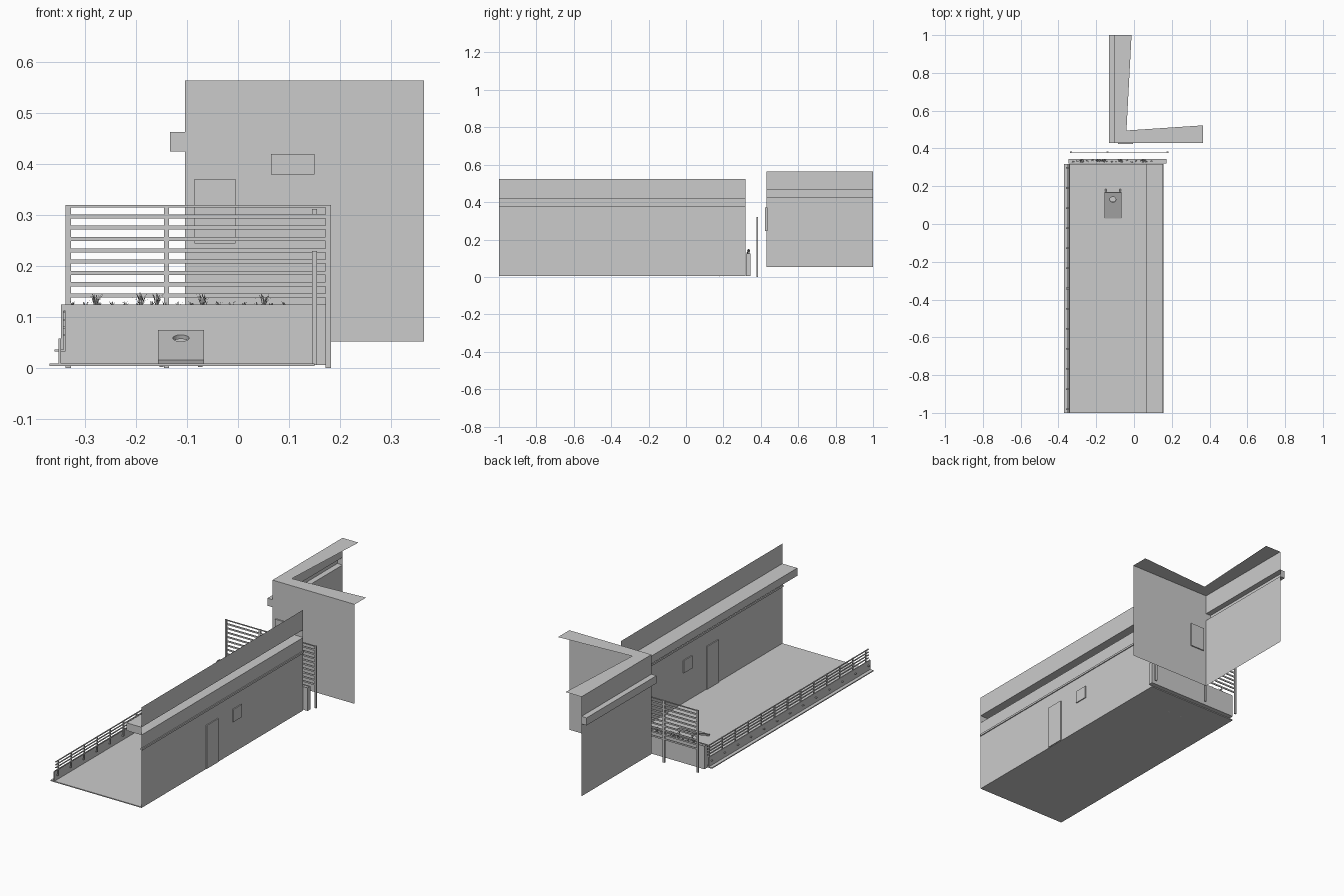
import bpy, bmesh, math, random
from mathutils import Vector, Matrix

if "Cube" in bpy.data.objects:
    bpy.data.objects.remove(bpy.data.objects["Cube"])

random.seed(4)


def finish(name, bm):
    me = bpy.data.meshes.new(name)
    bm.to_mesh(me)
    bm.free()
    ob = bpy.data.objects.new(name, me)
    bpy.context.collection.objects.link(ob)
    return ob


def add_box(bm, x, y, z):
    c = [(x[0] + x[1]) / 2, (y[0] + y[1]) / 2, (z[0] + z[1]) / 2]
    m = Matrix.Translation(c) @ Matrix.Diagonal((x[1] - x[0], y[1] - y[0], z[1] - z[0], 1))
    bmesh.ops.create_cube(bm, size=1, matrix=m)


def boxes(name, items):
    bm = bmesh.new()
    for it in items:
        add_box(bm, *it)
    return finish(name, bm)


def wall_sheet(name, profile, y0, y1):
    """Thin wall from an (x, z) profile run along y; points 1-4 form the ledge, capped at the ends."""
    bm = bmesh.new()
    a = [bm.verts.new((x, y0, z)) for x, z in profile]
    b = [bm.verts.new((x, y1, z)) for x, z in profile]
    for i in range(len(profile) - 1):
        bm.faces.new((a[i], a[i + 1], b[i + 1], b[i]))
    bm.faces.new(a[1:5])
    bm.faces.new(b[1:5][::-1])
    return finish(name, bm)


def flat(name, pts):
    bm = bmesh.new()
    bm.faces.new([bm.verts.new(p) for p in pts])
    return finish(name, bm)


Y0, Y1 = -1.0, 0.317

# Deck floor and the low fascia along its left edge
boxes("deck_floor", [((-0.37, 0.15), (Y0, Y1), (0.004, 0.009))])
boxes("deck_fascia", [((-0.352, -0.347), (Y0, Y1), (0.009, 0.058))])

# House wall with hollow ledge, trim strip, door and window
wall_sheet("house_wall", [(0.15, 0.004), (0.15, 0.38), (0.065, 0.38),
                          (0.065, 0.42), (0.15, 0.42), (0.15, 0.523)], Y0, Y1)
boxes("wall_trim", [((0.145, 0.155), (Y0, Y1), (0.302, 0.312))])
boxes("house_door", [((0.145, 0.155), (-0.475, -0.38), (0.006, 0.23))])
boxes("house_window", [((0.145, 0.155), (-0.26, -0.19), (0.165, 0.23))])

# Deck railing: posts with side brackets, and long rails
posts = []
n = 13
for i in range(n):
    y = Y0 + 0.02 + i * (Y1 - Y0 - 0.04) / (n - 1)
    posts.append(((-0.342, -0.338), (y - 0.004, y + 0.004), (0.034, 0.113)))
    posts.append(((-0.36, -0.338), (y - 0.004, y + 0.004), (0.033, 0.037)))
boxes("railing_posts", posts)
boxes("railing_rails", [((-0.343, -0.338), (Y0, Y1), (z - 0.002, z + 0.002))
                        for z in (0.065, 0.08, 0.095, 0.11)])

# Planter box: four sides, base and soil
px0, px1, py0, py1 = -0.347, 0.173, 0.32, 0.345
boxes("planter", [((px0, px1), (py0, py0 + 0.003), (0.006, 0.125)),
                  ((px0, px1), (py1 - 0.003, py1), (0.006, 0.125)),
                  ((px0, px0 + 0.003), (py0, py1), (0.006, 0.125)),
                  ((px1 - 0.003, px1), (py0, py1), (0.006, 0.125)),
                  ((px0, px1), (py0, py1), (0.006, 0.009)),
                  ((px0 + 0.003, px1 - 0.003), (py0 + 0.003, py1 - 0.003), (0.116, 0.121))])

# Grass tufts: bent tapering blades
bm = bmesh.new()


def tuft(cx, cy, count, height, spread):
    for _ in range(count):
        a = random.uniform(0, 2 * math.pi)
        d = Vector((math.cos(a), math.sin(a) * 0.6, 0))
        side = Vector((-d.y, d.x, 0)).normalized() * 0.0011
        h = height * random.uniform(0.55, 1)
        r = spread * random.uniform(0.3, 1)
        base = Vector((cx, cy, 0.12)) + d * 0.002
        mid = base + d * r * 0.4 + Vector((0, 0, h * 0.65))
        tip = base + d * r + Vector((0, 0, h))
        v = [bm.verts.new(p) for p in (base - side, base + side, mid + side, mid - side, tip)]
        bm.faces.new(v[:4])
        bm.faces.new((v[3], v[2], v[4]))


for cx in (-0.28, -0.19, -0.16, -0.07, 0.05):
    tuft(cx, 0.335, 26, 0.03, 0.018)
for i in range(17):
    tuft(-0.325 + i * 0.026, random.uniform(0.328, 0.338), 7, 0.013, 0.008)
finish("planter_grass", bm)

# Slatted privacy screen
screen = [((x - 0.005, x + 0.005), (0.376, 0.384), (0, 0.32)) for x in (-0.333, -0.14, 0.177)]
screen += [((-0.333, 0.177), (0.378, 0.382), (0.315, 0.32))]
screen += [((-0.33, 0.174), (0.378, 0.382), (z - 0.004, z + 0.004))
           for z in [0.298 - 0.0222 * k for k in range(9)]]
boxes("privacy_screen", screen)

# Toss-game board: tilted slab with a round hole, on two back legs
bm = bmesh.new()
L, W, T, R, N = 0.148, 0.045, 0.009, 0.016, 32
hy = 0.108
rings = []
for z in (0, -T):
    inner, outer = [], []
    for i in range(N):
        a = 2 * math.pi * (i + 0.5) / N
        c, s = math.cos(a), math.sin(a)
        inner.append(bm.verts.new((R * c, hy + R * s, z)))
        # cast each ray out to the board rectangle
        t = min(W / abs(c), (L - hy if s > 0 else hy) / abs(s))
        outer.append(bm.verts.new((t * c, hy + t * s, z)))
    rings.append((inner, outer))
    for cx in (-W, W):
        for cy in (0, L):
            k = min(outer, key=lambda v: (v.co.x - cx) ** 2 + (v.co.y - cy) ** 2)
            k.co = (cx, cy, z)
(ti, to), (bi, bo) = rings
for i in range(N):
    j = (i + 1) % N
    bm.faces.new((ti[i], to[i], to[j], ti[j]))
    bm.faces.new((bi[j], bo[j], bo[i], bi[i]))
    bm.faces.new((to[i], bo[i], bo[j], to[j]))
    bm.faces.new((ti[j], bi[j], bi[i], ti[i]))
board = finish("toss_board", bm)
board.location = (-0.112, 0.03, 0.016)
board.rotation_euler = (math.radians(23.5), 0, 0)

legs = boxes("board_legs", [((x - 0.004, x + 0.004), (-0.004, 0.004), (0, 0.066))
                            for x in (-0.15, -0.074)])
legs.location = (0, 0.182, 0.004)
legs.rotation_euler = (math.radians(20), 0, 0)

# Neighbouring building: side wall with ledge, front wall, flat L roof, panel
bx, by, zb, zt = -0.104, 0.43, 0.052, 0.565
wall_sheet("building_side_wall", [(bx, zb), (bx, 0.425), (-0.133, 0.425),
                                  (-0.133, 0.464), (bx, 0.464), (bx, zt)], by, 1.0)
flat("building_front_wall", [(bx, by, zb), (0.365, by, zb), (0.365, by, zt), (bx, by, zt)])
flat("building_roof", [(bx, by, zt), (0.365, by, zt), (0.365, 0.522, zt),
                       (-0.04, 0.495, zt), (-0.013, 1.0, zt), (bx, 1.0, zt)])
boxes("building_window", [((-0.085, -0.005), (0.423, 0.436), (0.245, 0.371))])
